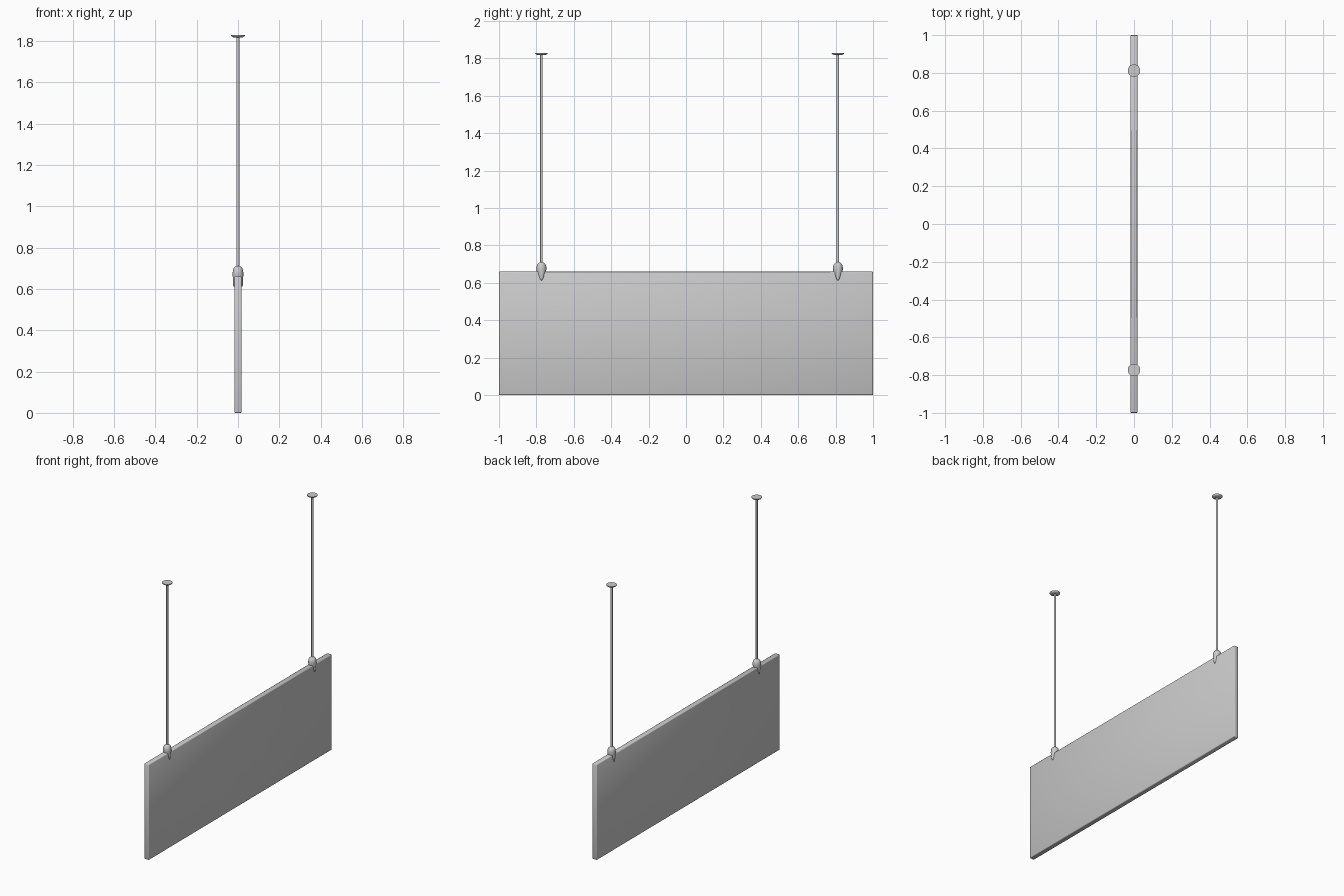
import bpy, bmesh, math

if "Cube" in bpy.data.objects:
    bpy.data.objects.remove(bpy.data.objects["Cube"])

PANEL_TOP = 0.66
TOP = 1.83


def finish(bm, name, angle=40):
    bmesh.ops.recalc_face_normals(bm, faces=bm.faces[:])
    me = bpy.data.meshes.new(name)
    bm.to_mesh(me)
    bm.free()
    ob = bpy.data.objects.new(name, me)
    bpy.context.collection.objects.link(ob)
    bpy.ops.object.select_all(action='DESELECT')
    ob.select_set(True)
    bpy.context.view_layer.objects.active = ob
    bpy.ops.object.shade_smooth_by_angle(angle=math.radians(angle))
    return ob


def loft(name, y, rings, sides):
    """Stack elliptical rings given as (z, x radius, y radius)."""
    bm = bmesh.new()
    loops = []
    for z, rx, ry in rings:
        loops.append([bm.verts.new((rx * math.cos(a), y + ry * math.sin(a), z))
                      for a in (2 * math.pi * i / sides for i in range(sides))])
    for lo, hi in zip(loops, loops[1:]):
        for i in range(sides):
            j = (i + 1) % sides
            bm.faces.new((lo[i], lo[j], hi[j], hi[i]))
    bm.faces.new(loops[0][::-1])
    bm.faces.new(loops[-1])
    return finish(bm, name)


# Hanging sign board with softened edges
bm = bmesh.new()
bmesh.ops.create_cube(bm, size=1)
for v in bm.verts:
    v.co = (v.co.x * 0.036, v.co.y * 2, (v.co.z + 0.5) * PANEL_TOP)
bmesh.ops.bevel(bm, geom=bm.edges[:], offset=0.005, segments=2,
                profile=0.5, affect='EDGES')
finish(bm, "sign_board", 50)

# Clamp profile: rounded top, petals tapering to a point over the board faces
CLAMP = [(0.612, 0.021, 0.003), (0.617, 0.023, 0.010), (0.630, 0.0245, 0.017),
         (0.650, 0.025, 0.023), (0.672, 0.026, 0.0265), (0.688, 0.025, 0.026),
         (0.700, 0.021, 0.021), (0.708, 0.013, 0.013), (0.711, 0.006, 0.006)]

# Ceiling plate profile
PLATE = [(TOP - 0.012, 0.022, 0.022), (TOP - 0.007, 0.031, 0.031),
         (TOP - 0.004, 0.033, 0.033), (TOP, 0.033, 0.033)]

for label, y in (("near", -0.773), ("far", 0.812)):
    loft("clamp_" + label, y, CLAMP, 24)
    loft("rod_" + label, y, [(0.69, 0.007, 0.007), (TOP - 0.005, 0.007, 0.007)], 12)
    loft("ceiling_plate_" + label, y, PLATE, 24)
